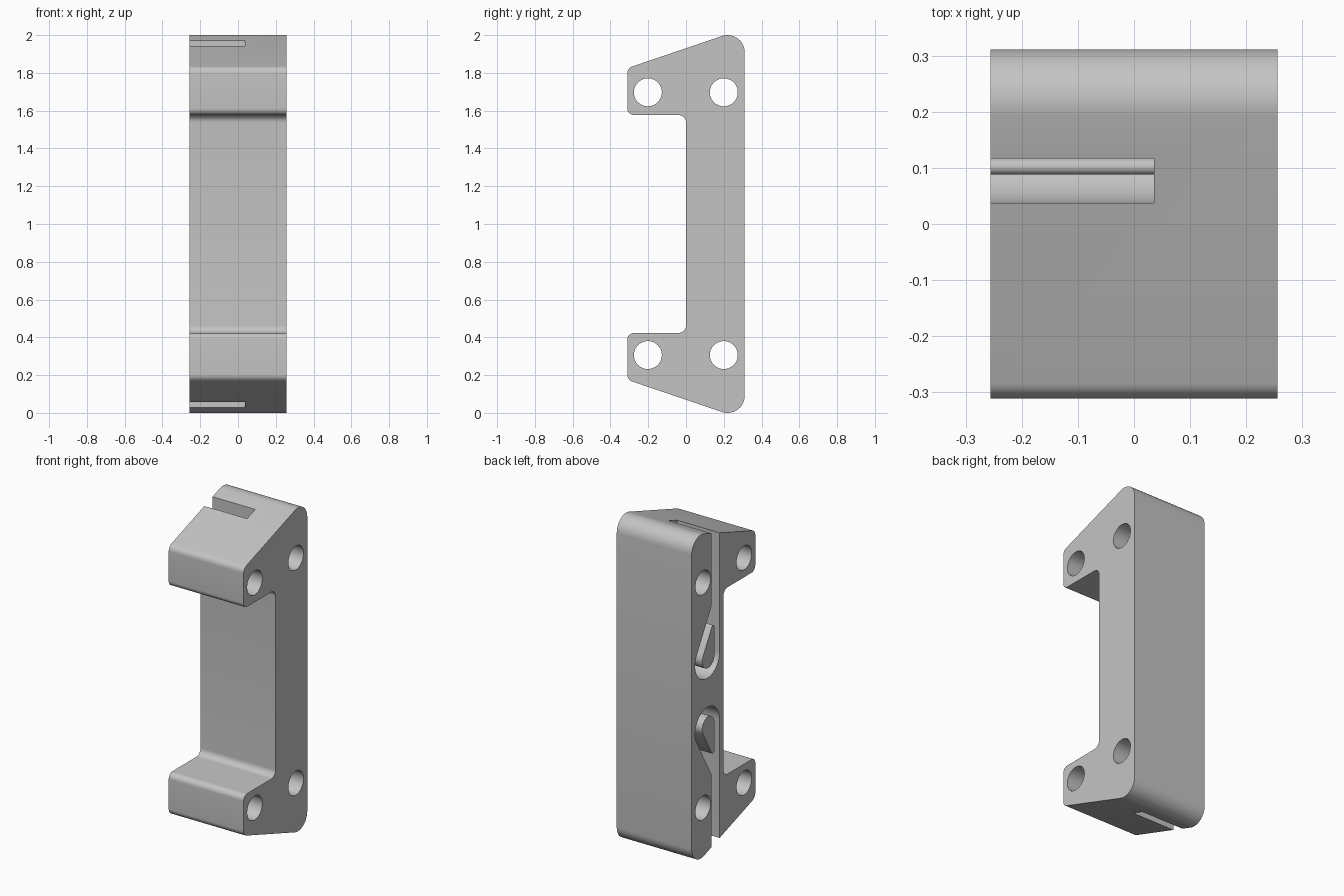
import bpy, bmesh, math
from mathutils import Vector

cube = bpy.data.objects.get("Cube")
if cube:
    bpy.data.objects.remove(cube, do_unlink=True)

HALF = 0.256          # half width along x
FLOOR = 0.036         # x of the groove floor

grey = bpy.data.materials.new("plain_grey")
grey.use_nodes = True
colour = (0.55, 0.55, 0.55, 1)
grey.diffuse_color = colour
grey.node_tree.nodes["Principled BSDF"].inputs["Base Color"].default_value = colour


def arc(cy, cz, r, start, end, steps=24):
    angles = [math.radians(start + (end - start) * i / steps) for i in range(steps + 1)]
    return [(cy + r * math.cos(a), cz + r * math.sin(a)) for a in angles]


def fillet(corners, steps=10):
    """Round each (y, z, radius) corner of a closed outline."""
    out = []
    for i, (y, z, r) in enumerate(corners):
        p = Vector((y, z))
        if r == 0:
            out.append((y, z))
            continue
        a = (Vector(corners[i - 1][:2]) - p).normalized()
        b = (Vector(corners[(i + 1) % len(corners)][:2]) - p).normalized()
        half = a.angle(b) / 2
        centre = p + (a + b).normalized() * r / math.sin(half)
        u = p + a * r / math.tan(half) - centre
        v = p + b * r / math.tan(half) - centre
        sweep = u.angle(v)
        for k in range(steps + 1):
            t = k / steps
            w = (u * math.sin((1 - t) * sweep) + v * math.sin(t * sweep)) / math.sin(sweep)
            out.append(tuple(centre + w))
    return out


def prism(name, outline, x0, x1):
    """Extrude a (y, z) outline along x."""
    bm = bmesh.new()
    face = bm.faces.new([bm.verts.new((x0, y, z)) for y, z in outline])
    moved = bmesh.ops.extrude_face_region(bm, geom=[face])["geom"]
    bmesh.ops.translate(bm, vec=(x1 - x0, 0, 0),
                        verts=[g for g in moved if isinstance(g, bmesh.types.BMVert)])
    bmesh.ops.recalc_face_normals(bm, faces=bm.faces)
    mesh = bpy.data.meshes.new(name)
    bm.to_mesh(mesh)
    bm.free()
    mesh.materials.append(grey)
    obj = bpy.data.objects.new(name, mesh)
    bpy.context.collection.objects.link(obj)
    return obj


def combine(target, tool, operation):
    tool.hide_render = True
    bpy.context.view_layer.objects.active = target
    mod = target.modifiers.new(operation.lower(), 'BOOLEAN')
    mod.operation = operation
    mod.solver = 'EXACT'
    mod.object = tool
    bpy.ops.object.modifier_apply(modifier=mod.name)
    bpy.data.objects.remove(tool, do_unlink=True)


def flip(points):
    return [(p[0], 2 - p[1], *p[2:]) for p in reversed(points)]


# Bracket body: upper half of the outline, mirrored to the lower half
upper = [(0, 1.577, 0.04), (-0.311, 1.577, 0.035),
         (-0.311, 1.825, 0.04), (0.311, 2.036, 0.091)]
body = prism("bracket_body", fillet(upper + flip(upper)), -HALF, HALF)

# Wire groove with a teardrop loop, and the island it runs round
groove = [(0.037, 2.1), (0.117, 2.1), (0.117, 1.52)] + arc(0.157, 1.21, 0.12, 30, -180)
ring = arc(0.148, 1.21, 0.06, 30, -180)
island = fillet([(0.088, 1.434, 0.014)] + [(y, z, 0) for y, z in ring])

for side in (lambda pts: pts, flip):
    combine(body, prism("groove_cutter", side(groove), -HALF - 0.1, FLOOR), 'DIFFERENCE')
    combine(body, prism("groove_island", side(island), -HALF, FLOOR + 0.05), 'UNION')

# Four bolt holes
for y in (-0.202, 0.2):
    for z in (0.306, 1.697):
        ring = arc(y, z, 0.074, 0, 360, 48)[:-1]
        combine(body, prism("hole_cutter", ring, -HALF - 0.1, HALF + 0.1), 'DIFFERENCE')

bpy.ops.object.select_all(action='DESELECT')
body.select_set(True)
bpy.context.view_layer.objects.active = body
bpy.ops.object.shade_smooth_by_angle(angle=math.radians(25))
